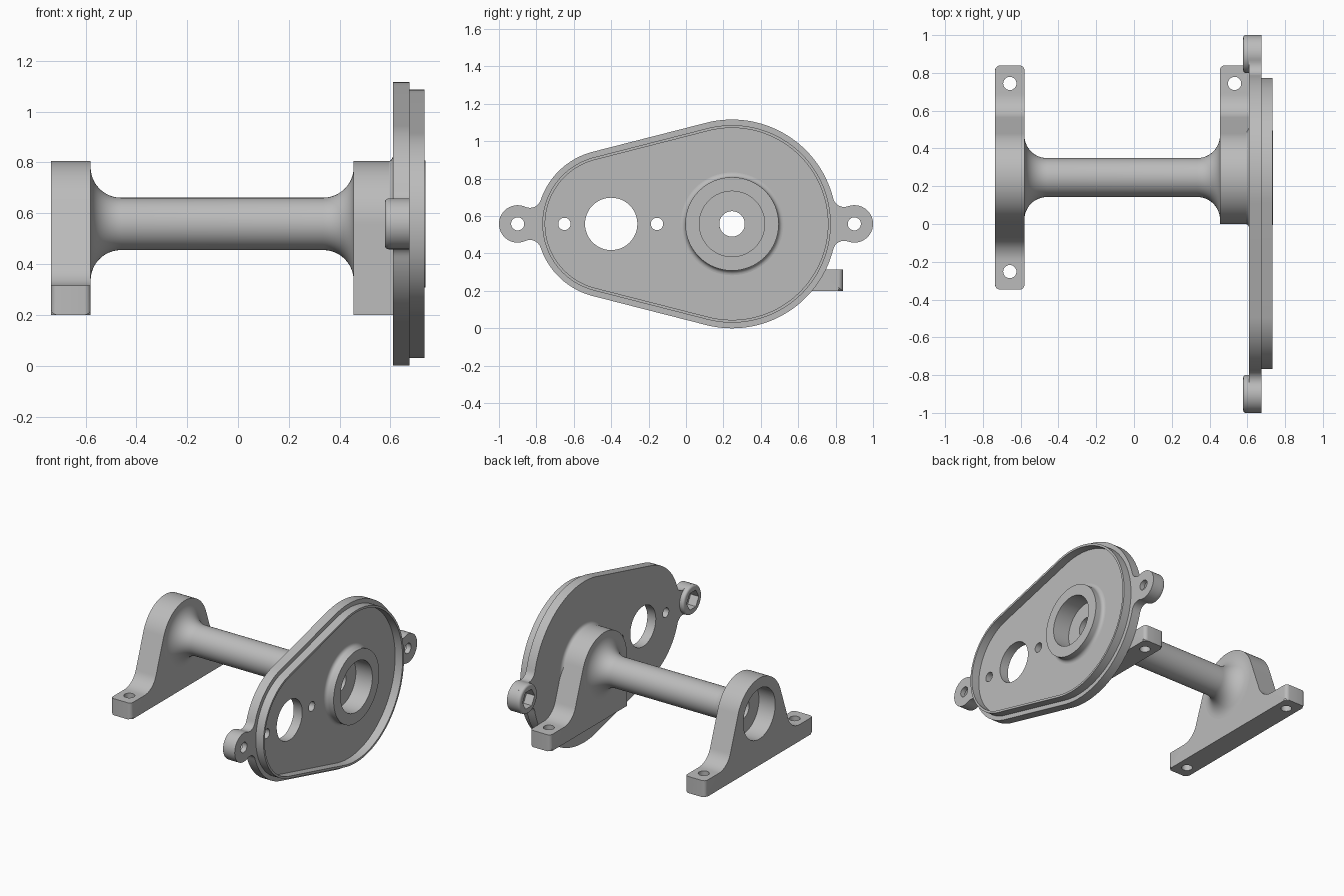
import bpy, bmesh
from math import cos, sin, acos, atan2, sqrt, pi, radians
from mathutils import Vector

if "Cube" in bpy.data.objects:
    bpy.data.objects.remove(bpy.data.objects["Cube"])

CY, Z = 0.246, 0.558          # main axis, parallel to x
SY = -0.4                     # centre of the small end of the cover
BIG, SMALL = 0.558, 0.398     # radii of the cover ends
EAR_Y, EAR_R = 0.9, 0.1
BORE, SHAFT_HOLE = 0.175, 0.068

grey = bpy.data.materials.new("plain grey")
grey.use_nodes = True
grey.diffuse_color = (0.5, 0.5, 0.5, 1)
grey.node_tree.nodes["Principled BSDF"].inputs["Base Color"].default_value = (0.5, 0.5, 0.5, 1)


def arc(cy, cz, r, a0, a1, n=16):
    return [(cy + r * cos(a0 + (a1 - a0) * i / n), cz + r * sin(a0 + (a1 - a0) * i / n))
            for i in range(n + 1)]


def circle(cy, r, n=48, cz=Z):
    return arc(cy, cz, r, 0, 2 * pi, n)[:-1]


def finish(name, bm):
    bmesh.ops.remove_doubles(bm, verts=bm.verts, dist=1e-5)
    bmesh.ops.recalc_face_normals(bm, faces=bm.faces)
    me = bpy.data.meshes.new(name)
    bm.to_mesh(me)
    bm.free()
    me.materials.append(grey)
    ob = bpy.data.objects.new(name, me)
    bpy.context.collection.objects.link(ob)
    return ob


def slab(name, loops, x0, x1, round_ends=()):
    """Extrude y-z loops (outline first, then holes) along x."""
    bm = bmesh.new()
    for loop in loops:
        vs = [bm.verts.new((x0, y, z)) for y, z in loop]
        for a, b in zip(vs, vs[1:] + vs[:1]):
            bm.edges.new((a, b))
    bmesh.ops.triangle_fill(bm, edges=bm.edges[:], use_beauty=True, normal=(1, 0, 0))
    ext = bmesh.ops.extrude_face_region(bm, geom=bm.faces[:])
    moved = [v for v in ext["geom"] if isinstance(v, bmesh.types.BMVert)]
    bmesh.ops.translate(bm, verts=moved, vec=(x1 - x0, 0, 0))
    corners = [e for e in bm.edges for y in round_ends
               if all(abs(v.co.y - y) < 1e-4 for v in e.verts)
               and abs(e.verts[0].co.x - e.verts[1].co.x) < 1e-4
               and e.calc_length() > 0.05]
    if corners:
        bmesh.ops.bevel(bm, geom=corners, offset=0.025, segments=5,
                        profile=0.5, affect='EDGES')
    return finish(name, bm)


def lathe(name, profile, cy=CY, n=64):
    """Spin a closed (x, radius) profile about the x direction."""
    bm = bmesh.new()
    vs = [bm.verts.new((x, cy, Z + r)) for x, r in profile]
    es = [bm.edges.new(p) for p in zip(vs, vs[1:] + vs[:1])]
    bmesh.ops.spin(bm, geom=vs + es, cent=(0, cy, Z), axis=(1, 0, 0),
                   angle=2 * pi, steps=n, use_duplicate=False)
    return finish(name, bm)


def post(x, y, r=0.035):
    """Vertical cutter for the bolt holes."""
    bm = bmesh.new()
    bmesh.ops.create_cone(bm, cap_ends=True, segments=32, radius1=r, radius2=r, depth=1)
    bmesh.ops.translate(bm, verts=bm.verts, vec=(x, y, 0.2))
    return finish("cutter", bm)


def cut(ob, cutter):
    mod = ob.modifiers.new("cut", 'BOOLEAN')
    mod.operation, mod.solver, mod.object = 'DIFFERENCE', 'EXACT', cutter
    dg = bpy.context.evaluated_depsgraph_get()
    me = bpy.data.meshes.new_from_object(ob.evaluated_get(dg))
    ob.modifiers.clear()
    ob.data = me
    bpy.data.objects.remove(cutter)


def mirror_z(upper):
    return upper + [(y, 2 * Z - z) for y, z in reversed(upper[1:-1])]


TANGENT = acos((SMALL - BIG) / (CY - SY))


def egg(inset):
    return mirror_z(arc(CY, Z, BIG - inset, 0, TANGENT, 48)
                    + arc(SY, Z, SMALL - inset, TANGENT, pi, 32))


def ear(cy, r, f=0.06):
    """Upper half of an ear at +y from its tip, and the angle where it meets the end arc."""
    d = EAR_Y - abs(cy)
    a = (d * d + (r + f) ** 2 - (EAR_R + f) ** 2) / (2 * d)
    h = sqrt((r + f) ** 2 - a * a)
    join, tip = atan2(h, a), atan2(h, a - d)
    pts = arc(EAR_Y, Z, EAR_R, 0, tip, 20)
    pts += arc(abs(cy) + a, Z + h, f, tip - pi, join - pi, 8)[1:-1]
    return pts, join


# Cover plate outline with filleted ears, and its holes
right_ear, ja = ear(CY, BIG)
left_ear, jb = ear(SY, SMALL)
outline = mirror_z(right_ear + arc(CY, Z, BIG, ja, TANGENT, 48)
                   + arc(SY, Z, SMALL, TANGENT, pi - jb, 32)
                   + [(-y, z) for y, z in reversed(left_ear)])
holes = [circle(CY, 0.19, 64), circle(SY, 0.14), circle(-0.65, 0.033, 32),
         circle(-0.155, 0.033, 32)] + [circle(s * EAR_Y, 0.035, 32) for s in (-1, 1)]
plate = slab("cover_plate", [outline] + holes, 0.61, 0.675)
slab("cover_lip", [egg(0.03), egg(0.045)], 0.672, 0.733)

# Ear pads with hexagonal nut pockets on the back
for side, y in (("front", -EAR_Y), ("back", EAR_Y)):
    rim = arc(0.593, EAR_R - 0.015, 0.015, pi, pi / 2, 5)
    pad = lathe(side + "_ear_pad", [(0.578, 0.035)] + rim + [(0.612, EAR_R), (0.612, 0.035)], y, 48)
    for target in (pad, plate):
        cut(target, slab("cutter", [circle(y, 0.066, 6)], 0.5, 0.64))

# Bearing boss in the cover
lathe("cover_boss", arc(0.7, 0.275, 0.025, pi, 1.5 * pi, 6)
      + [(0.737, 0.25), (0.737, BORE), (0.61, BORE), (0.612, 0.2), (0.66, 0.275)])

# Small fillet between bracket and cover
lathe("bracket_fillet", arc(0.585, 0.27, 0.025, 1.5 * pi, 2 * pi, 6) + [(0.612, 0.23), (0.585, 0.23)])

# Hollow shaft tube with flared ends
flare = 0.12
left_end = arc(-0.58 + flare, 0.103 + flare, flare, pi, 1.5 * pi, 12)
right_end = arc(0.455 - flare, 0.103 + flare, flare, 1.5 * pi, 2 * pi, 12)
lathe("shaft_tube", left_end + right_end + [(0.455, SHAFT_HOLE), (-0.58, SHAFT_HOLE)])

# Pillow brackets: arch, tapered side, fillet and foot
slope, arch, foot = radians(20), 0.247, 0.593
flank = [(foot, 0.2), (foot, 0.315)] + arc(0.442, 0.447, 0.132, 1.5 * pi, pi + slope, 12)
half = flank + arc(0, Z, arch, slope, pi / 2, 20)
full_profile = half + [(-u, z) for u, z in reversed(half[:-1])]
cut_profile = flank + arc(0, Z, arch, slope, pi, 40) + [(-arch, 0.2)]

for name, prof, x0, x1, ends in (("left", full_profile, -0.735, -0.58, (-1, 1)),
                                 ("right", cut_profile, 0.455, 0.61, (1,))):
    label = "outer_bracket" if name == "left" else "cover_bracket"
    ob = slab(label, [[(CY + u, z) for u, z in prof], circle(CY, SHAFT_HOLE)], x0, x1,
              [CY + s * foot for s in ends])
    for s in ends:
        cut(ob, post((x0 + x1) / 2, CY + s * 0.498))
    if name == "left":
        cut(ob, slab("cutter", [circle(CY, BORE, 64)], -0.8, -0.61))

# Smooth shading with crisp edges
bpy.ops.object.select_all(action='DESELECT')
for ob in bpy.context.scene.objects:
    if ob.type == 'MESH':
        ob.select_set(True)
        bpy.context.view_layer.objects.active = ob
bpy.ops.object.shade_smooth_by_angle(angle=radians(30))
